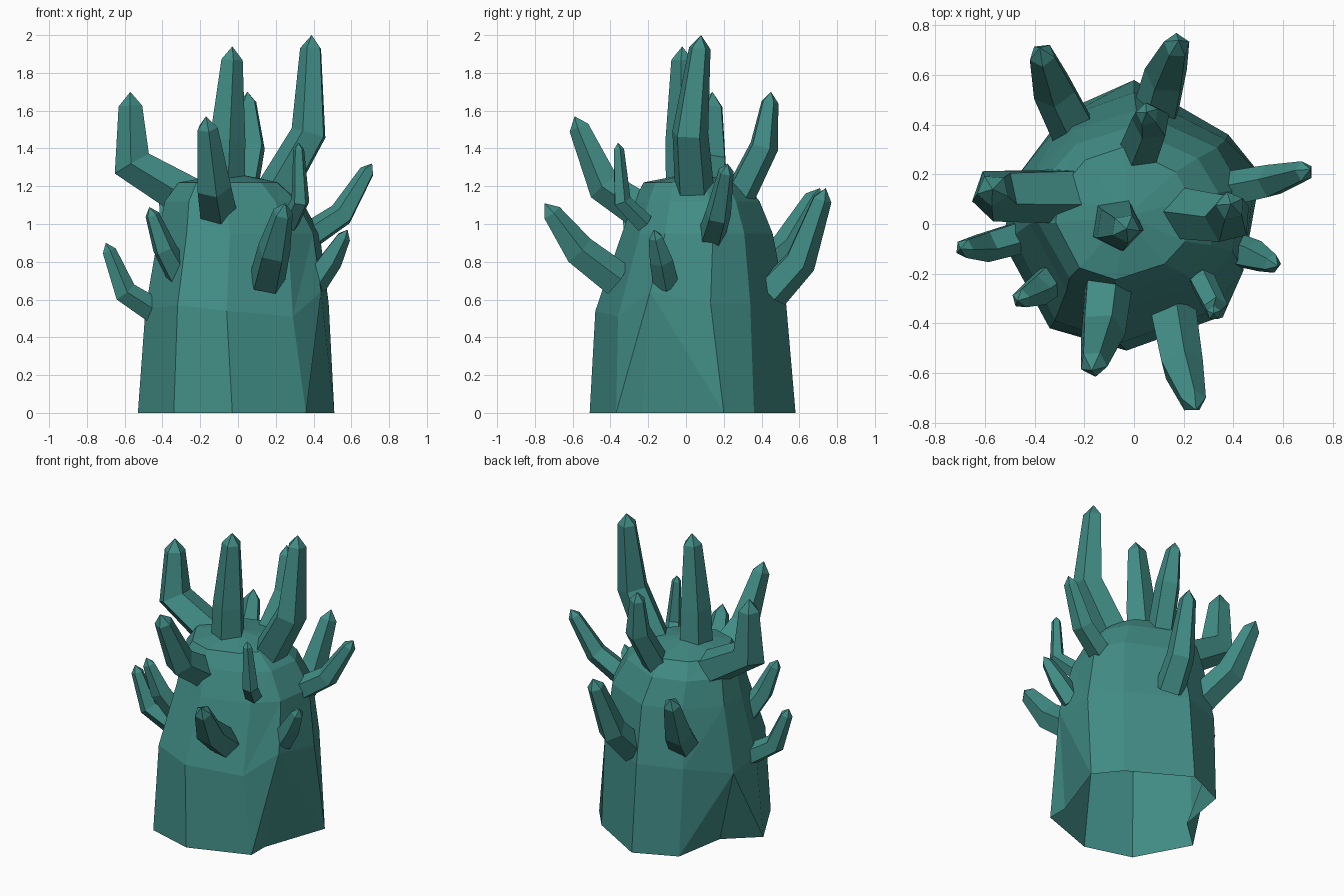
import bpy
import bmesh
from math import cos, sin, tau
from mathutils import Vector

if "Cube" in bpy.data.objects:
    bpy.data.objects.remove(bpy.data.objects["Cube"], do_unlink=True)

teal = bpy.data.materials.new("deep_teal")
teal.use_nodes = True
teal.diffuse_color = (0.053, 0.262, 0.235, 1)
teal.node_tree.nodes["Principled BSDF"].inputs["Base Color"].default_value = teal.diffuse_color


def loft(name, rings, apex, close_base, notches=()):
    """Bridge equal rings of points, then fan the last ring to an apex.
    Notch columns get folded triangles either side."""
    bm = bmesh.new()
    loops = [[bm.verts.new(p) for p in ring] for ring in rings]
    count = len(loops[0])
    for low, high in zip(loops, loops[1:]):
        for i in range(count):
            j = (i + 1) % count
            if i in notches:
                bm.faces.new((low[i], low[j], high[i]))
                bm.faces.new((low[j], high[j], high[i]))
            elif j in notches:
                bm.faces.new((low[i], low[j], high[j]))
                bm.faces.new((low[i], high[j], high[i]))
            else:
                bm.faces.new((low[i], low[j], high[j], high[i]))
    peak = bm.verts.new(apex)
    for i in range(count):
        bm.faces.new((loops[-1][i], loops[-1][(i + 1) % count], peak))
    if close_base:
        bm.faces.new(loops[0][::-1])
    bmesh.ops.recalc_face_normals(bm, faces=bm.faces)
    mesh = bpy.data.meshes.new(name)
    bm.to_mesh(mesh)
    bm.free()
    mesh.materials.append(teal)
    obj = bpy.data.objects.new(name, mesh)
    bpy.context.collection.objects.link(obj)


# Tapering trunk, open underneath, with a fold on each side of the foot
foot = [(-0.03, -0.51), (0.36, -0.37), (0.36, -0.23), (0.51, 0.2), (0.38, 0.36),
        (0, 0.58), (-0.27, 0.46), (-0.33, 0.11), (-0.53, -0.07), (-0.34, -0.42)]
waist = [(-0.06, -0.48, 0.54), (0.29, -0.36, 0.51), (0.44, -0.19, 0.64),
         (0.48, 0.13, 0.58), (0.37, 0.34, 0.58), (0, 0.53, 0.58),
         (-0.28, 0.43, 0.58), (-0.48, 0.18, 0.51), (-0.49, -0.05, 0.55),
         (-0.32, -0.39, 0.57)]
upper_levels = [  # height, x scale, y scale, x shift, y shift
    (0.95, 0.88, 0.79, 0.01, 0.04),
    (1.12, 0.75, 0.66, -0.02, 0.04),
    (1.22, 0.56, 0.53, -0.04, 0.03)]
trunk_rings = [[(x, y, 0) for x, y in foot], waist]
for height, sx, sy, dx, dy in upper_levels:
    trunk_rings.append([(x * sx + dx, y * sy + dy, height) for x, y, z in waist])
loft("trunk", trunk_rings, (-0.03, 0.03, 1.27), False, notches=(2, 7))


def spike(name, radius, base, bend, tip, sides=5):
    """A bent, tapering horn with a blunt faceted point."""
    base, bend, tip = Vector(base), Vector(bend), Vector(tip)
    lower, upper = (bend - base).normalized(), (tip - bend).normalized()
    whole = (tip - base).normalized()
    frame = whole.to_track_quat("Z", "Y")
    stations = [
        (base - lower * radius / 2, lower, radius * 1.1),
        (bend, lower + upper, radius),
        (tip - upper * radius * 0.7, upper, radius * 0.6)]
    rings = []
    for centre, direction, size in stations:
        turn = whole.rotation_difference(direction.normalized()) @ frame
        rings.append([centre + turn @ Vector((cos(tau * i / sides) * size,
                                              sin(tau * i / sides) * size, 0))
                      for i in range(sides)])
    loft(name, rings, tip, True)


# Tall spikes around the crown
crown = {
    "crown_spike_right": (0.11, (-0.26, 0.12, 1.14), (-0.56, 0.12, 1.32), (-0.57, 0.14, 1.7)),
    "crown_spike_centre": (0.1, (-0.07, 0, 1.22), (-0.06, -0.01, 1.45), (-0.03, -0.02, 1.94)),
    "crown_spike_left": (0.1, (0.22, 0.04, 1.2), (0.38, 0.02, 1.48), (0.39, 0.08, 2)),
    "crown_spike_back": (0.08, (0.02, 0.28, 1.15), (0.07, 0.41, 1.41), (0.05, 0.45, 1.7)),
    "crown_spike_front": (0.095, (-0.11, -0.25, 1.08), (-0.13, -0.43, 1.2), (-0.17, -0.59, 1.57)),
    "crown_spike_small": (0.05, (0.28, -0.24, 1.02), (0.33, -0.34, 1.12), (0.32, -0.36, 1.43)),
}

# Shorter spikes down the sides
flanks = {
    "side_spike_left_high": (0.07, (0.4, 0.14, 0.95), (0.55, 0.17, 1.05), (0.71, 0.22, 1.32)),
    "side_spike_left_low": (0.065, (0.42, -0.11, 0.71), (0.49, -0.13, 0.81), (0.58, -0.17, 0.97)),
    "side_spike_front_left": (0.09, (0.16, -0.4, 0.73), (0.19, -0.57, 0.86), (0.25, -0.75, 1.11)),
    "side_spike_front_right": (0.065, (-0.33, -0.22, 0.76), (-0.39, -0.27, 0.87), (-0.47, -0.31, 1.09)),
    "side_spike_right": (0.065, (-0.46, -0.05, 0.55), (-0.6, -0.09, 0.64), (-0.7, -0.1, 0.9)),
    "side_spike_back_right": (0.09, (-0.25, 0.4, 0.76), (-0.32, 0.54, 0.88), (-0.38, 0.71, 1.19)),
    "side_spike_back_left": (0.09, (0.1, 0.48, 0.67), (0.13, 0.6, 0.8), (0.18, 0.74, 1.19)),
}

for group in (crown, flanks):
    for label, shape in group.items():
        spike(label, *shape)
